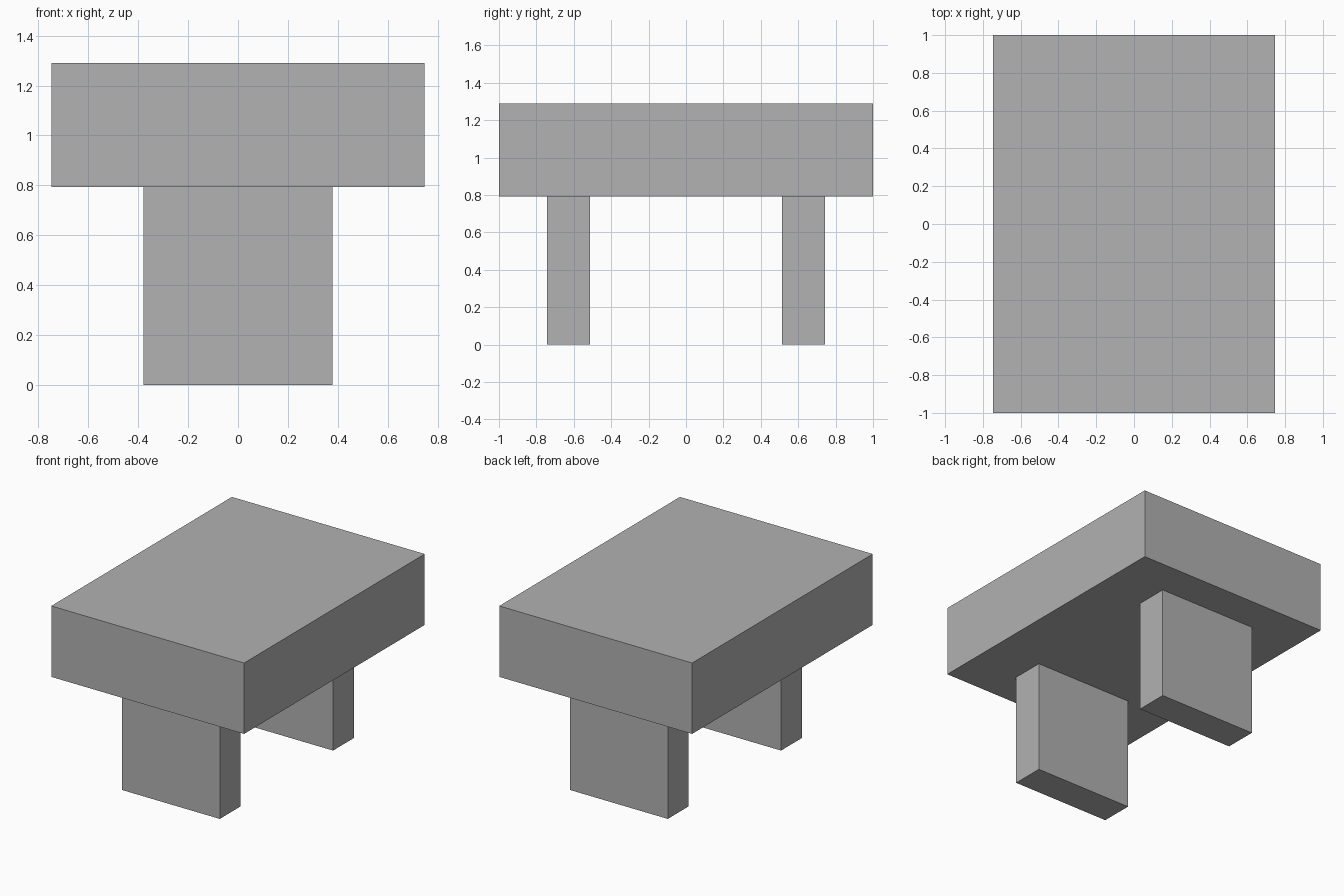
import bpy

default_cube = bpy.data.objects.get("Cube")
if default_cube:
    bpy.data.objects.remove(default_cube, do_unlink=True)

# Single plain grey
GREY = (0.445, 0.445, 0.445, 1.0)
grey = bpy.data.materials.new("plain_grey")
grey.use_nodes = True
grey.diffuse_color = GREY
for node in grey.node_tree.nodes:
    if node.type == 'BSDF_PRINCIPLED':
        node.inputs["Base Color"].default_value = GREY


def box(name, size, centre):
    """Add a sharp-edged box with its scale baked into the mesh."""
    bpy.ops.mesh.primitive_cube_add(size=1, location=centre)
    obj = bpy.context.object
    obj.name = obj.data.name = name
    for vert in obj.data.vertices:
        vert.co = [c * s for c, s in zip(vert.co, size)]
    obj.data.materials.append(grey)
    return obj


WIDTH, LENGTH = 1.495, 2.0
LEG_HEIGHT, TOP_HEIGHT = 0.793, 1.29
LEG_WIDTH, LEG_DEPTH, LEG_OFFSET = 0.757, 0.23, 0.627

# Thick table top
thickness = TOP_HEIGHT - LEG_HEIGHT
box("table_top", (WIDTH, LENGTH, thickness), (0, 0, LEG_HEIGHT + thickness / 2))

# Two slab legs, front and back
for name, side in (("front_leg", -1), ("back_leg", 1)):
    box(name, (LEG_WIDTH, LEG_DEPTH, LEG_HEIGHT),
        (0, side * LEG_OFFSET, LEG_HEIGHT / 2))
